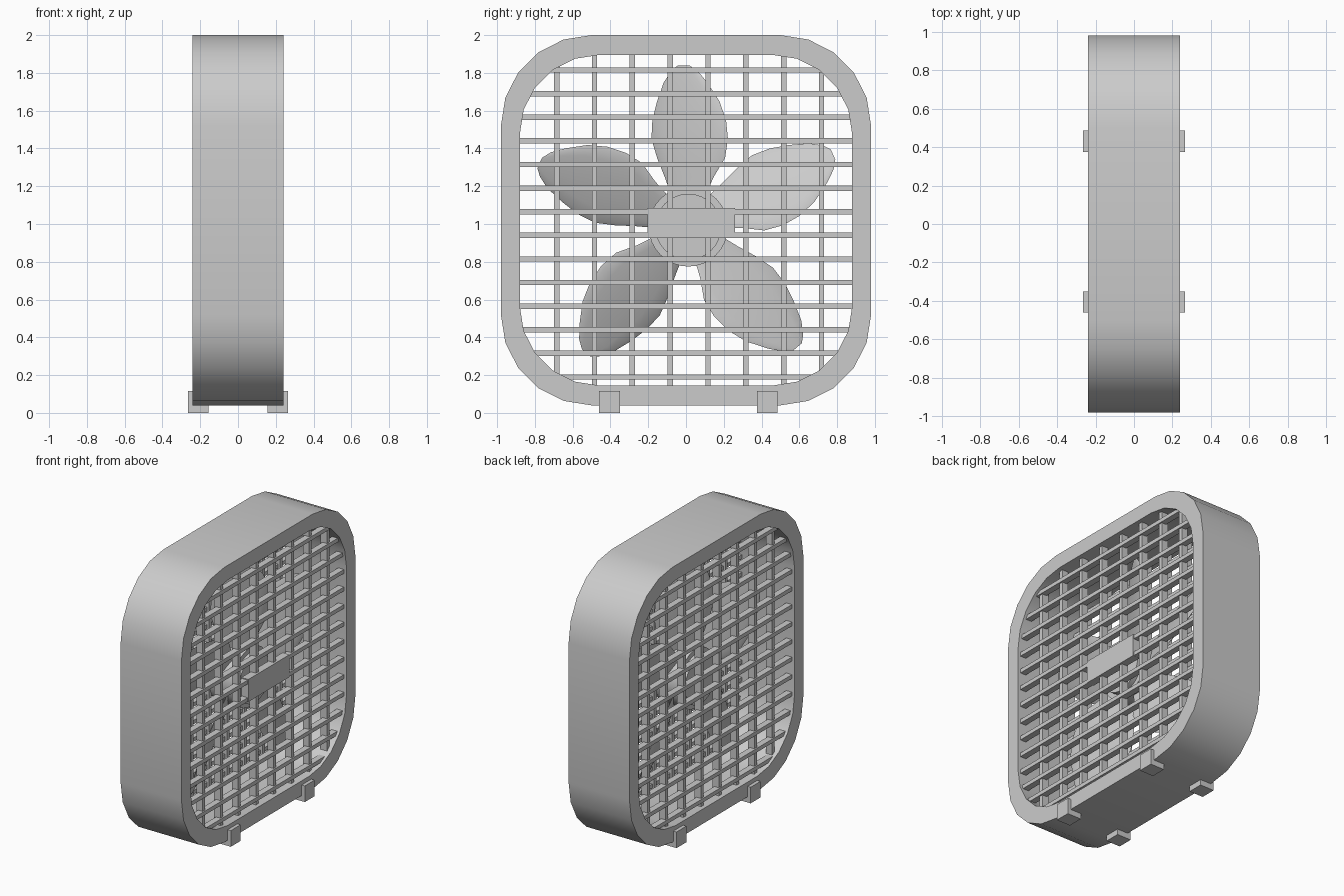
import bpy, bmesh, math
from mathutils import Matrix, Vector

if "Cube" in bpy.data.objects:
    bpy.data.objects.remove(bpy.data.objects["Cube"])

CZ = 1.02                      # centre height of the housing
INNER = (0.88, 0.875, 0.42)    # half width, half height, corner radius of the opening


def finish(name, bm, smooth=True):
    bmesh.ops.recalc_face_normals(bm, faces=bm.faces)
    me = bpy.data.meshes.new(name)
    bm.to_mesh(me)
    bm.free()
    ob = bpy.data.objects.new(name, me)
    bpy.context.collection.objects.link(ob)
    if smooth:
        bpy.ops.object.select_all(action='DESELECT')
        ob.select_set(True)
        bpy.context.view_layer.objects.active = ob
        bpy.ops.object.shade_smooth_by_angle(angle=math.radians(35))
    return ob


def add_box(bm, lo, hi):
    lo, hi = Vector(lo), Vector(hi)
    m = Matrix.Translation((lo + hi) / 2) @ Matrix.Diagonal((*(hi - lo), 1))
    bmesh.ops.create_cube(bm, size=1, matrix=m)


def rounded_rect(hw, hh, r, seg=5):
    pts = []
    for i, (sy, sz) in enumerate([(1, 1), (-1, 1), (-1, -1), (1, -1)]):
        for k in range(seg + 1):
            a = math.pi / 2 * (i + k / seg)
            pts.append((sy * (hw - r) + r * math.cos(a),
                        CZ + sz * (hh - r) + r * math.sin(a)))
    return pts


def half_span(d, h_across, h_along, r):
    # half length of the opening at offset d from its centre
    e = max(0, abs(d) - (h_across - r))
    return h_along - r + math.sqrt(max(0, r * r - e * e))


# Housing: thick rounded-square ring
bm = bmesh.new()
rings = []
for prof, x in [((0.98, 0.98, 0.48), 0.24), (INNER, 0.24),
                (INNER, -0.24), ((0.98, 0.98, 0.48), -0.24)]:
    rings.append([bm.verts.new((x, y, z)) for y, z in rounded_rect(*prof)])
n = len(rings[0])
for j in range(4):
    a, b = rings[j], rings[(j + 1) % 4]
    for i in range(n):
        k = (i + 1) % n
        bm.faces.new((a[i], a[k], b[k], b[i]))
finish("housing", bm)

# Grilles: crossed bars on both sides, ends sunk into the housing
hw, hh, r = INNER
for side, name in [(1, "front_grille"), (-1, "rear_grille")]:
    bm = bmesh.new()

    def slab(x0, x1, y0, y1, z0, z1):
        xs = sorted((side * x0, side * x1))
        add_box(bm, (xs[0], y0, z0), (xs[1], y1, z1))

    for i in range(14):
        z = 0.19 + 0.125 * i
        s = half_span(z - CZ, hh, hw, r) + 0.02
        slab(0.175, 0.22, -s, s, z - 0.014, z + 0.014)
    for i in range(8):
        y = -0.685 + 0.2003 * i
        s = half_span(y, hw, hh, r) + 0.02
        slab(0.16, 0.21, y - 0.014, y + 0.014, CZ - s, CZ + s)
    finish(name, bm, False)

# Blank centre plate on the front grille
bm = bmesh.new()
add_box(bm, (0.17, -0.205, 0.925), (0.225, 0.26, 1.085))
finish("centre_plate", bm, False)

# Feet: small blocks under the housing
for sx, fx in [(1, "front"), (-1, "rear")]:
    for y, fy in [(-0.405, "left"), (0.43, "right")]:
        bm = bmesh.new()
        x0, x1 = sorted((sx * 0.155, sx * 0.265))
        add_box(bm, (x0, y - 0.055, 0), (x1, y + 0.055, 0.115))
        finish(f"{fx}_foot_{fy}", bm, False)

# Hub: drum with a smaller cap at each end
for name, rad, depth, z in [("hub", 0.21, 0.18, 0.985), ("hub_cap", 0.175, 0.25, 0.985)]:
    bm = bmesh.new()
    m = Matrix.Translation((0, 0.012, z)) @ Matrix.Rotation(math.pi / 2, 4, 'Y')
    bmesh.ops.create_cone(bm, cap_ends=True, segments=32, radius1=rad,
                          radius2=rad, depth=depth, matrix=m)
    finish(name, bm)

# Blades: pitched lens sections (radius, left edge, right edge)
SECTIONS = [(.15, -.09, .09), (.25, -.125, .135), (.35, -.165, .195),
            (.45, -.195, .21), (.55, -.19, .20), (.65, -.165, .165),
            (.75, -.13, .10), (.81, -.09, .05), (.84, -.055, .005)]
PITCH = math.tan(math.radians(25))
for i, (ang, length) in enumerate([(0, .84), (66, .85), (140, .87), (-140, .87), (-66, .85)]):
    bm = bmesh.new()
    rot = Matrix.Rotation(-math.radians(ang), 4, 'X')
    loops = []
    for rad, lo, hi in SECTIONS:
        mid, half = (lo + hi) / 2, (hi - lo) / 2
        ring = []
        for k in range(14):
            a = 2 * math.pi * k / 14
            y = mid + half * math.cos(a)
            x = y * PITCH + 0.1 * half * math.sin(a)
            p = rot @ Vector((x, y, rad * length / .84))
            ring.append(bm.verts.new(p + Vector((0, 0.012, 1.0))))
        loops.append(ring)
    for a, b in zip(loops, loops[1:]):
        for k in range(14):
            bm.faces.new((a[k], a[(k + 1) % 14], b[(k + 1) % 14], b[k]))
    bm.faces.new(loops[0])
    bm.faces.new(loops[-1])
    finish(f"blade_{i + 1}", bm)
